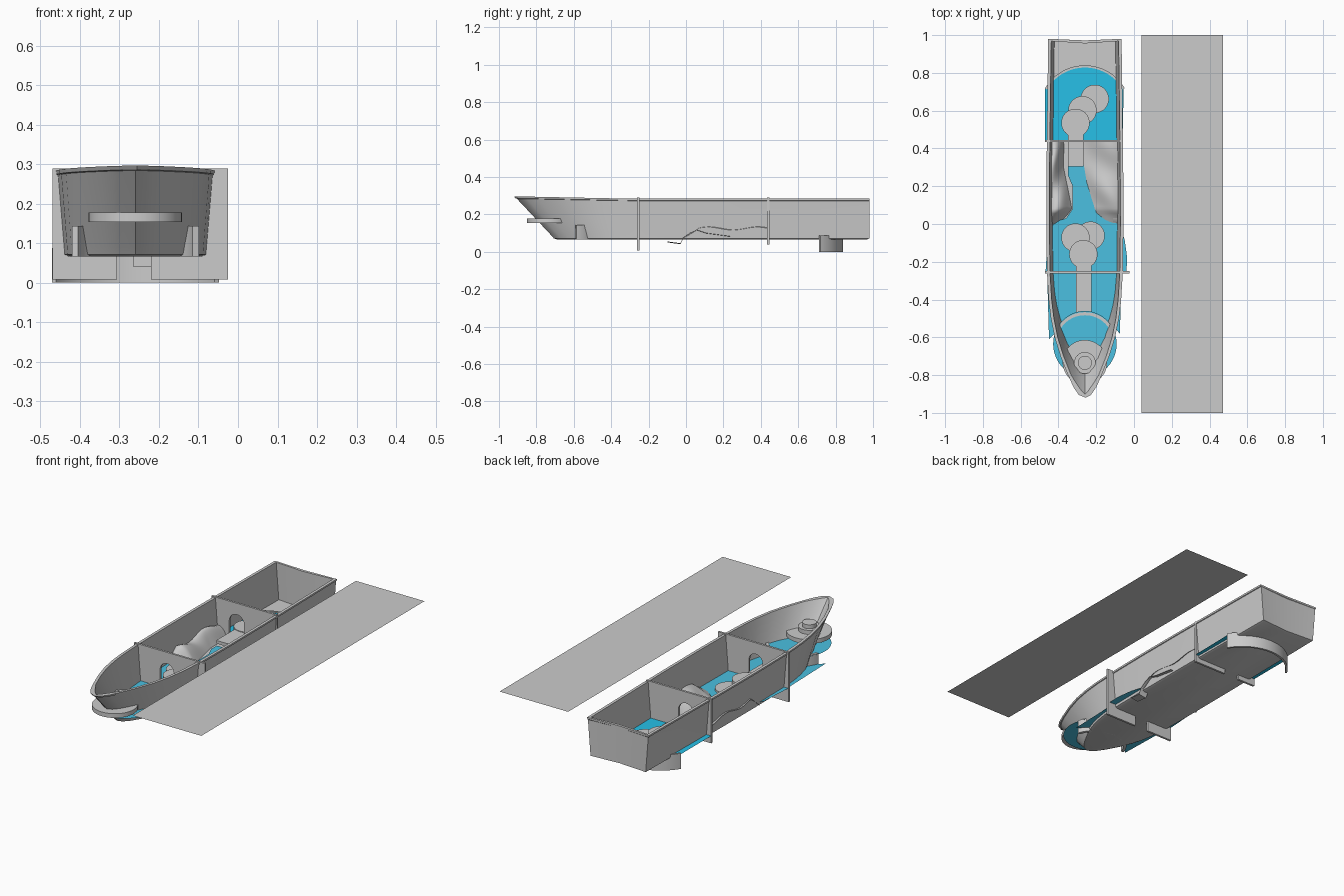
import bpy, bmesh, math
from mathutils import Vector

if "Cube" in bpy.data.objects:
    bpy.data.objects.remove(bpy.data.objects["Cube"])

CX = -0.26          # boat centre line


def finish(bm, name, mat=None, smooth=None):
    bmesh.ops.recalc_face_normals(bm, faces=bm.faces)
    me = bpy.data.meshes.new(name)
    bm.to_mesh(me)
    bm.free()
    ob = bpy.data.objects.new(name, me)
    bpy.context.collection.objects.link(ob)
    if mat:
        me.materials.append(mat)
    if smooth:
        bpy.ops.object.select_all(action='DESELECT')
        bpy.context.view_layer.objects.active = ob
        ob.select_set(True)
        bpy.ops.object.shade_smooth_by_angle(angle=math.radians(smooth))
    return ob


def material(name, color):
    m = bpy.data.materials.new(name)
    m.diffuse_color = (*color, 1)
    m.use_nodes = True
    m.node_tree.nodes["Principled BSDF"].inputs["Base Color"].default_value = m.diffuse_color
    return m


def prism(name, pts, vec, mat=None, smooth=None):
    """Closed outline extruded along vec (no extrusion gives a sheet)."""
    bm = bmesh.new()
    f = bm.faces.new([bm.verts.new(p) for p in pts])
    if vec:
        r = bmesh.ops.extrude_face_region(bm, geom=[f], use_keep_orig=True)
        bmesh.ops.translate(bm, vec=vec, verts=[v for v in r['geom'] if isinstance(v, bmesh.types.BMVert)])
    else:
        bmesh.ops.triangulate(bm, faces=bm.faces[:])
    ob = finish(bm, name, mat, smooth)
    return ob


def arc(cx, cy, rx, ry, a0, a1, n):
    return [(cx + rx * math.cos(math.radians(a0 + (a1 - a0) * i / n)),
             cy + ry * math.sin(math.radians(a0 + (a1 - a0) * i / n))) for i in range(n + 1)]


def at_z(pts, z):
    return [(x, y, z) for x, y in pts]


def disc(name, x, y, r, z0, z1):
    return prism(name, at_z(arc(x, y, r, r, 0, 360, 48)[:-1], z0), (0, 0, z1 - z0), None, 40)


def arc_wall(name, cy, r, t, a0, a1, z0, z1):
    pts = arc(CX, cy, r, r, a0, a1, 40) + arc(CX, cy, r - t, r - t, a1, a0, 40)
    return prism(name, at_z(pts, z0), (0, 0, z1 - z0), None, 40)


water_stern = material("water_stern", (0.02, 0.53, 0.8))
water_front = material("water_front", (0.07, 0.53, 0.75))

# Hull: lofted rings from the floor up the outside, over the rim and down inside
HALF = [(0.98, 0.19), (0.7, 0.194), (0.3, 0.199), (0.0, 0.2), (-0.25, 0.197), (-0.4, 0.188),
        (-0.5, 0.176), (-0.6, 0.156), (-0.7, 0.125), (-0.8, 0.085), (-0.86, 0.056), (-0.9, 0.028)]


def ring(t, inset, z):
    """Plan outline at height fraction t (0 floor, 1 rim)."""
    squeeze = 0.68 + 0.32 * t
    side = []
    for y, h in HALF + [(-0.915, 0.0)]:
        w = max((h * (0.91 + 0.09 * t)) - inset, 0)
        yy = y if y > -0.25 else -0.25 + (y + 0.25) * squeeze
        yy = min(yy, 0.98 - inset)
        if y < -0.85:
            yy += inset * 1.2
        lift = 0.012 * max(0, (-y - 0.3) / 0.6) * t
        side.append((w, yy, z + lift))
    right = [(CX + w, y, zz) for w, y, zz in side]
    left = [(CX - w, y, zz) for w, y, zz in side[:-1]]
    stern = (CX, 0.968 - inset, z)
    return right + left[::-1] + [stern]


levels = [ring(0, 0.012, 0.066), ring(0.02, 0, 0.071), ring(0.1, 0, 0.09), ring(0.95, 0, 0.272),
          ring(0.96, -0.004, 0.274), ring(1, -0.004, 0.284), ring(1, 0.012, 0.284), ring(0.05, 0.012, 0.076)]
bm = bmesh.new()
loops = [[bm.verts.new(p) for p in lv] for lv in levels]
for a, b in zip(loops, loops[1:]):
    for i in range(len(a)):
        j = (i + 1) % len(a)
        bm.faces.new((a[i], a[j], b[j], b[i]))
bm.faces.new(loops[0])
bm.faces.new(loops[-1])
finish(bm, "hull", None, 25)


# Bulkheads with an arched doorway open at the bottom
def bulkhead(name, y, x0, x1, z0, door, half):
    pts = [(door - half, z0), (x0, z0), (x0, 0.289), (x1, 0.289), (x1, z0), (door + half, z0)]
    pts += arc(door, 0.225 - half, half, half, 0, 180, 20)
    return prism(name, [(x, y - 0.006, z) for x, z in pts], (0, 0.012, 0))


bulkhead("front_bulkhead", -0.255, -0.47, -0.025, 0.008, -0.263, 0.043)
bulkhead("rear_bulkhead", 0.44, -0.47, -0.06, 0.04, -0.312, 0.047)

# Water sheets
prism("stern_water", at_z([(-0.47, 0.44), (-0.06, 0.44), (-0.055, 0.72)]
      + arc(CX, 0.596, 0.235, 0.235, 32, 148, 24) + [(-0.47, 0.72)], 0.082), None, water_stern)
prism("middle_water", at_z([(-0.468, -0.25), (-0.04, -0.25), (-0.036, -0.18), (-0.05, -0.08), (-0.08, 0.0),
      (-0.15, 0.02), (-0.2, 0.06), (-0.22, 0.12), (-0.25, 0.22), (-0.265, 0.31), (-0.35, 0.31),
      (-0.35, 0.26), (-0.325, 0.2), (-0.325, 0.08), (-0.36, 0.03), (-0.42, 0.01), (-0.455, -0.05)], 0.086),
      None, water_front)
prism("front_water", at_z([(-0.46, -0.25), (-0.065, -0.25), (-0.075, -0.58), (-0.12, -0.53),
      (-0.2, -0.48), (-0.32, -0.48), (-0.40, -0.56), (-0.45, -0.61)], 0.084), None, water_front)
prism("bow_pool", at_z(arc(CX, -0.635, 0.168, 0.175, 0, 360, 48)[:-1], 0.138), None, water_front)

# Curved dams
arc_wall("stern_dam", 0.596, 0.244, 0.012, 30, 150, 0.0, 0.088)
arc_wall("bow_dam", -0.635, 0.168, 0.016, 17, 163, 0.066, 0.144)

# Stepping discs, lowest furthest from the walkway
for name, spots in (("stern_step", [(-0.31, 0.535), (-0.273, 0.602), (-0.208, 0.662)]),
                    ("middle_step", [(-0.268, -0.16), (-0.31, -0.072), (-0.23, -0.062)])):
    for i, (x, y) in enumerate(spots):
        disc(f"{name}_{i + 1}", x, y, 0.075, 0.072, 0.122 - 0.012 * i)

# Walkways through the doors
for name, x0, x1, y0, y1 in (("front_walkway", -0.307, -0.225, -0.475, -0.16),
                             ("rear_walkway", -0.35, -0.268, 0.305, 0.535)):
    prism(name, at_z([(x0, y0), (x1, y0), (x1, y1), (x0, y1)], 0.1), (0, 0, 0.018))

# Bow platform with a stepped pedestal
disc("bow_platform", CX, -0.732, 0.118, 0.153, 0.177)
disc("pedestal_base", CX, -0.735, 0.057, 0.177, 0.2)
disc("pedestal_top", CX, -0.735, 0.037, 0.2, 0.222)


# Banks of terrain either side of the river
def bank(name, x_edge, side, high):
    bm = bmesh.new()
    nx, ny = 16, 36
    rows = []
    for j in range(ny + 1):
        y = -0.02 + 0.455 * j / ny
        shore = -0.275 - 0.05 * min(max((y - 0.05) / 0.25, 0), 1)
        shore += side * (0.045 + 0.09 * max(0, (0.08 - y) / 0.1))
        row = []
        for i in range(nx + 1):
            u = i / nx
            x = shore + (x_edge - shore) * u
            s = u * u * (3 - 2 * u)
            fade = min(max((y + 0.02) / 0.09, 0), 1)
            h = high * fade * math.sin(math.pi * min(u * 0.75, 1)) * (1 + 0.25 * math.sin(y * 24 + side * 2 + u * 3))
            row.append(bm.verts.new((x, y, 0.072 + h + 0.02 * s * fade)))
        rows.append(row)
    for a, b in zip(rows, rows[1:]):
        for i in range(nx):
            bm.faces.new((a[i], a[i + 1], b[i + 1], b[i]))
    ob = finish(bm, name, None, 80)
    return ob


bank("left_bank", -0.452, -1, 0.06)
bank("right_bank", -0.068, 1, 0.045)

# Ground strip that pokes out below the right side of the hull
wave = [(-0.1, 0.055), (-0.03, 0.046), (-0.015, 0.075), (0.02, 0.1), (0.06, 0.116), (0.11, 0.1), (0.17, 0.092), (0.235, 0.083)]
bm = bmesh.new()
pairs = [(bm.verts.new((-0.11, y, z - 0.005)), bm.verts.new((-0.06, y, z))) for y, z in wave]
for a, b in zip(pairs, pairs[1:]):
    bm.faces.new((a[0], a[1], b[1], b[0]))
finish(bm, "ground_edge", None, 60)

# Flat lid laid beside the boat
prism("side_sheet", at_z([(0.04, -1), (0.47, -1), (0.47, 1), (0.04, 1)], 0.294), None)
